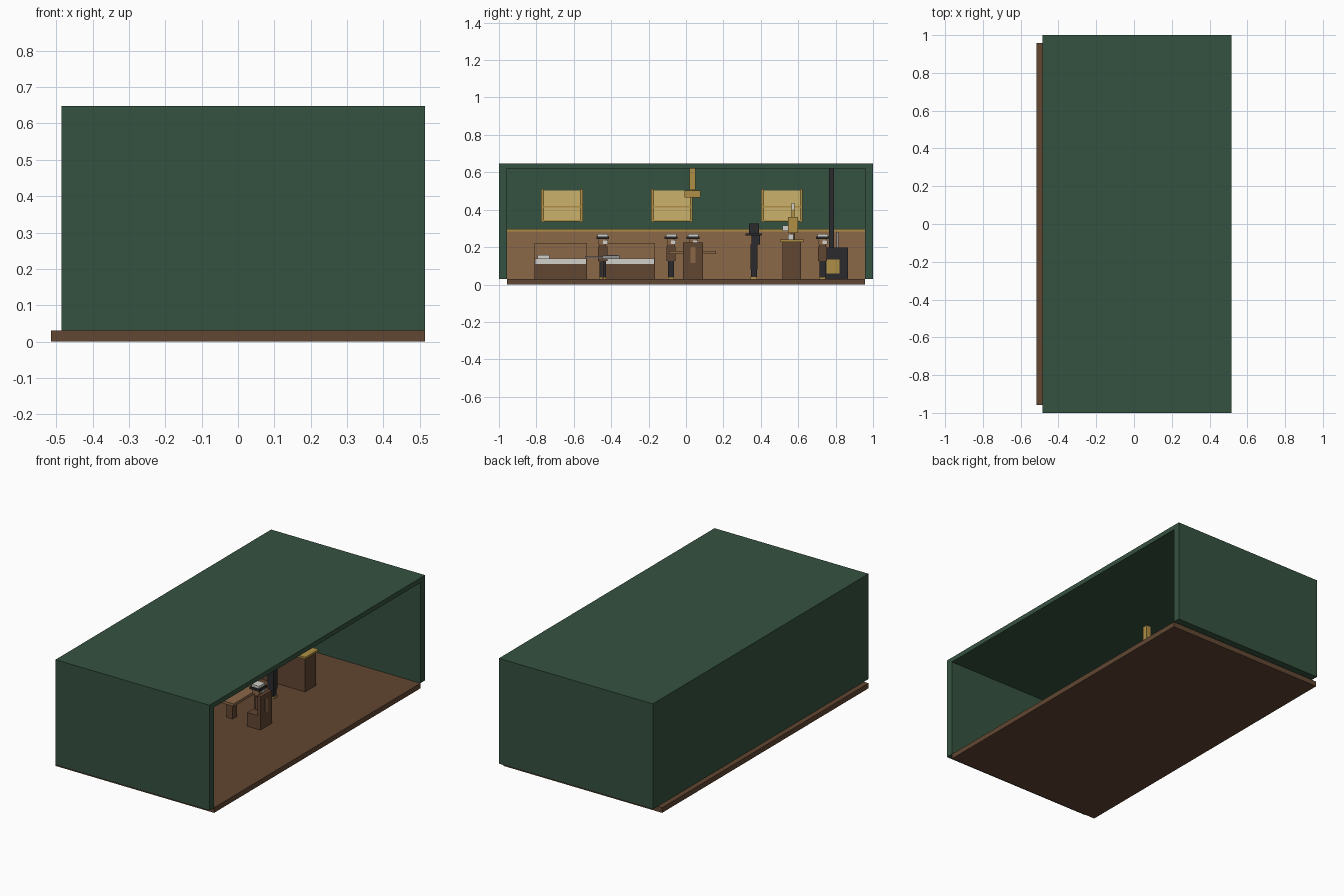
import bpy
from mathutils import Vector

cube = bpy.data.objects.get("Cube")
if cube:
    bpy.data.objects.remove(cube, do_unlink=True)


def make_material(name, red, green, blue):
    material = bpy.data.materials.new(name)
    material.use_nodes = True
    color = (red, green, blue, 1)
    material.diffuse_color = color
    for node in material.node_tree.nodes:
        if node.type == "BSDF_PRINCIPLED":
            node.inputs["Base Color"].default_value = color
    return material


green = make_material("wall_green", .036, .085, .051)
dark_wood = make_material("dark_wood", .12, .061, .032)
panel_wood = make_material("panel_wood", .26, .138, .065)
brass = make_material("brass", .43, .275, .06)
shade_tan = make_material("shade_tan", .6, .445, .15)
black = make_material("iron_black", .024, .024, .027)
white = make_material("linen_white", .64, .63, .58)
grey = make_material("steel_grey", .3, .3, .3)


def box(name, material, low, high):
    """Box between two opposite corners."""
    low, high = Vector(low), Vector(high)
    bpy.ops.mesh.primitive_cube_add(size=1, location=(low + high) / 2)
    part = bpy.context.object
    part.name = name
    part.scale = high - low
    part.data.materials.append(material)
    return part


def block(name, material, center, size, bottom, top):
    """Box centred on a floor position, given its bottom and top."""
    (x, y), (depth, width) = center, size
    return box(name, material,
               (x - depth / 2, y - width / 2, bottom),
               (x + depth / 2, y + width / 2, top))


# Room shell, open on the left side
front_x, back_x, inner_x = .515, -.485, -.455
end_y, inner_y = 1, .957
floor_z, ceiling_z, roof_z = .03, .62, .648
box("floor", dark_wood, (-front_x, -inner_y, 0), (front_x, inner_y, floor_z))
box("back_wall", green, (back_x, -inner_y, floor_z), (inner_x, inner_y, ceiling_z))
box("roof", green, (back_x, -end_y, ceiling_z), (front_x, end_y, roof_z))
for label, outer, inner in (("front", -end_y, -inner_y), ("rear", inner_y, end_y)):
    box(label + "_end_wall", green, (back_x, outer, floor_z), (front_x, inner, ceiling_z))

# Wainscot and its rail
box("wainscot", panel_wood, (inner_x, -inner_y, floor_z), (inner_x + .01, inner_y, .285))
box("wainscot_rail", brass, (inner_x, -inner_y, .283), (inner_x + .016, inner_y, .298))

# Windows on the long wall
for y in (-.663, -.075, .513):
    block("window_shade", shade_tan, (inner_x + .004, y), (.008, .2), .34, .503)
    block("window_bar", brass, (inner_x + .006, y), (.012, .2), .413, .419)
    block("window_sill", brass, (inner_x + .006, y), (.012, .2), .337, .344)
    for side in (-1, 1):
        block("window_post", brass, (inner_x + .01, y + side * .104), (.02, .014), .333, .51)

# Two bunks along the long wall
for y in (-.67, -.305):
    x = inner_x + .09
    block("bunk_back", panel_wood, (inner_x + .016, y), (.012, .28), floor_z, .223)
    block("bunk_frame", dark_wood, (x, y), (.15, .28), floor_z, .11)
    block("bunk_mattress", white, (x, y), (.14, .275), .11, .138)
    block("bunk_pillow", white, (x, y - .092), (.1, .065), .138, .158)

# Table with a centre post, and a hanging lamp above it
table = (-.065, .035)
block("table_top", panel_wood, table, (.2, .25), .164, .18)
block("table_post", dark_wood, table, (.04, .04), floor_z, .164)
block("lamp_post", brass, table, (.03, .03), .505, ceiling_z)
block("lamp_shade", brass, table, (.08, .085), .465, .503)

# Chair with its tall back toward the open side
block("chair_seat", dark_wood, (.113, .0375), (.087, .105), floor_z, .11)
block("chair_back", dark_wood, (.147, .0375), (.02, .105), .11, .225)
block("chair_slat", panel_wood, (.158, .0375), (.006, .026), .115, .2)

# Long counter with a brass top, and a register on it
counter = (-.13, .565)
block("counter_body", dark_wood, counter, (.41, .1), floor_z, .228)
block("counter_top", brass, counter, (.43, .125), .228, .24)
scale_x = -.05
block("register_base", white, (scale_x, .56), (.04, .03), .24, .27)
block("register_body", brass, (scale_x, .572), (.05, .055), .275, .36)
block("register_neck", brass, (scale_x, .572), (.015, .014), .36, .4)
block("register_sign", white, (scale_x, .572), (.02, .018), .4, .437)
block("register_drawer", white, (scale_x, .53), (.03, .03), .285, .315)
block("register_support", dark_wood, (scale_x, .572), (.02, .02), .24, .275)

# Stove with its pipe
stove = (-.34, .805)
block("stove_body", black, stove, (.13, .12), floor_z, .198)
block("stove_door", brass, (stove[0] + .067, .785), (.008, .07), .06, .133)
block("stove_pipe", black, (stove[0], .777), (.03, .027), .198, ceiling_z)
block("stove_pipe_guard", grey, (stove[0] - .06, .81), (.008, .01), .198, .28)


def person(name, x, y, coat, crown, seated=False):
    """Simple blocky figure with a hat."""
    foot_z, hip_z, neck_z = floor_z + .01, .125, .213
    if not seated:
        for side in (-1, 1):
            leg_y = y + side * .009
            block(name + "_shoe", brass, (x + .006, leg_y), (.03, .016), floor_z, foot_z)
            block(name + "_leg", black, (x, leg_y), (.02, .016), foot_z, hip_z)
    block(name + "_body", coat, (x, y), (.028, .036), hip_z, neck_z)
    for side in (-1, 1):
        block(name + "_arm", coat, (x + .008, y + side * .02), (.016, .01), hip_z, neck_z - .01)
    block(name + "_head", panel_wood, (x, y), (.04, .045), neck_z, .245)
    block(name + "_beard", white, (x + .015, y + .014), (.02, .026), neck_z + .003, .235)
    block(name + "_hat_brim", black, (x, y), (.065, .068), .242, .256)
    block(name + "_hat_crown", crown, (x, y), (.05, .056), .256, .27)


# People in the room
person("guard", -.2, -.445, dark_wood, white)
person("card_player", -.22, -.08, dark_wood, white)
person("clerk", -.2, .73, dark_wood, white)
person("seated_player", .105, .0375, dark_wood, white, seated=True)
block("guard_rifle_barrel", grey, (-.175, -.49), (.01, .1), .141, .149)
block("guard_rifle_stock", grey, (-.175, -.4), (.014, .09), .136, .154)

# Visitor in black with a tall hat
visitor = (-.03, .363)
block("visitor_legs", black, visitor, (.03, .032), floor_z + .01, .13)
block("visitor_shoes", brass, visitor, (.04, .034), floor_z, floor_z + .01)
block("visitor_coat", black, visitor, (.04, .036), .08, .215)
block("visitor_head", black, (visitor[0], .373), (.04, .045), .215, .262)
block("visitor_hat_brim", black, visitor, (.08, .088), .262, .274)
block("visitor_hat_crown", black, visitor, (.05, .053), .274, .325)
